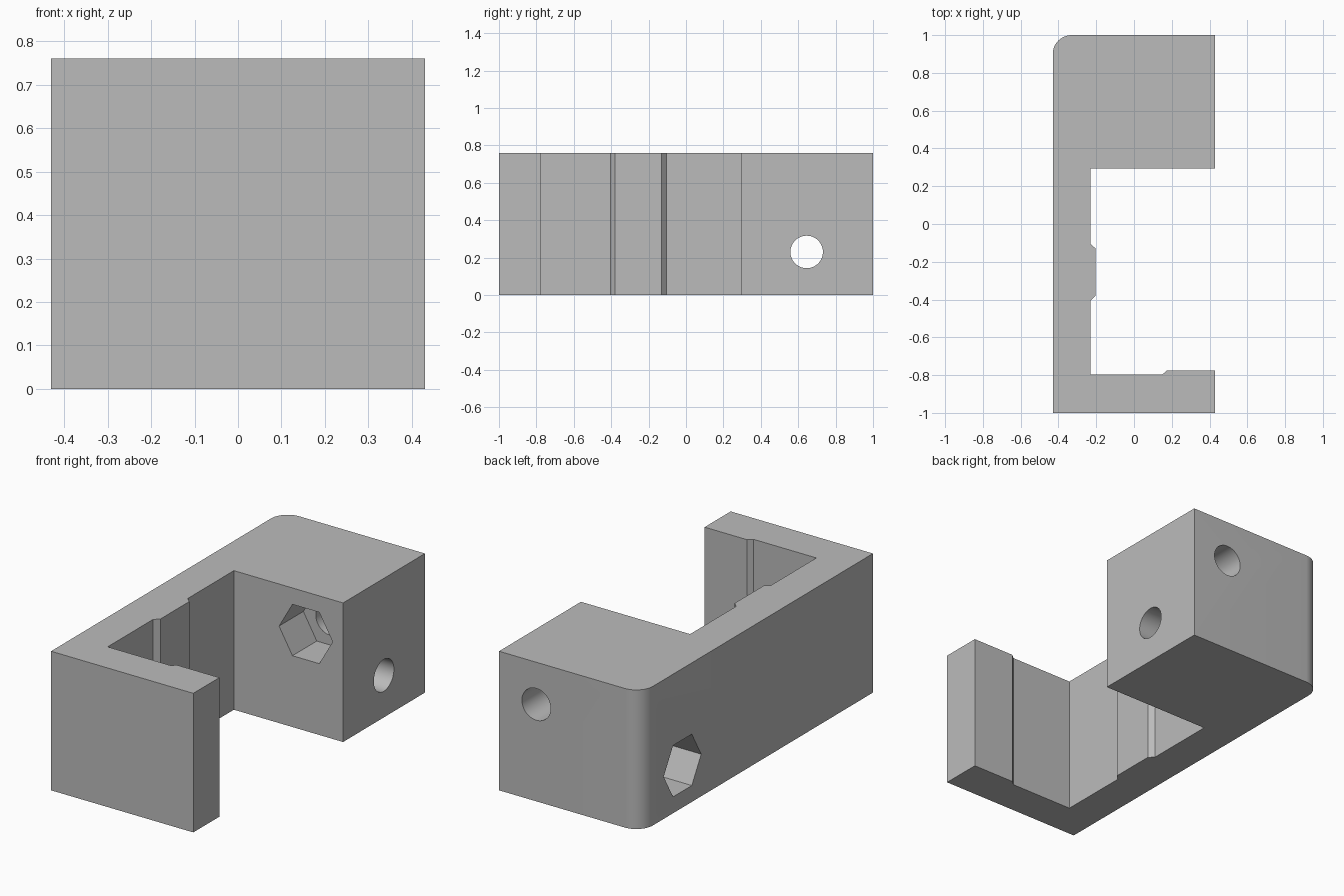
import bpy, bmesh, math
from mathutils import Matrix

cube = bpy.data.objects.get("Cube")
if cube:
    bpy.data.objects.remove(cube, do_unlink=True)

HEIGHT = 0.76
HOLE_R, HEX_R, HEX_DEPTH = 0.087, 0.162, 0.21

grey = bpy.data.materials.new("plain grey")
grey.use_nodes = True
colour = (0.5, 0.5, 0.5, 1)
grey.diffuse_color = colour
grey.node_tree.nodes["Principled BSDF"].inputs["Base Color"].default_value = colour


def make_object(name, bm):
    bmesh.ops.recalc_face_normals(bm, faces=bm.faces)
    mesh = bpy.data.meshes.new(name)
    bm.to_mesh(mesh)
    bm.free()
    mesh.materials.append(grey)
    obj = bpy.data.objects.new(name, mesh)
    bpy.context.collection.objects.link(obj)
    return obj


# Bracket outline: thin front arm, ribbed side wall, thick back block
outline = [(-0.43, -1), (0.43, -1), (0.43, -0.775), (0.175, -0.775),
           (0.15, -0.797), (-0.23, -0.797), (-0.23, -0.405), (-0.203, -0.38),
           (-0.203, -0.13), (-0.23, -0.105), (-0.23, 0.293), (0.43, 0.293), (0.43, 1)]
# Rounded outer corner of the block
for i in range(13):
    a = math.radians(90 + i * 7.5)
    outline.append((-0.33 + 0.1 * math.cos(a), 0.9 + 0.1 * math.sin(a)))

bm = bmesh.new()
base = bm.faces.new([bm.verts.new((x, y, 0)) for x, y in outline])
top = bmesh.ops.extrude_face_region(bm, geom=[base])["geom"]
bmesh.ops.translate(bm, vec=(0, 0, HEIGHT),
                    verts=[v for v in top if isinstance(v, bmesh.types.BMVert)])
bracket = make_object("bracket", bm)


def cut_prism(name, sides, radius, length, centre, axis):
    """Cut a prism lying along x or y out of the bracket."""
    turn = Matrix.Rotation(math.pi / 2, 4, "Y" if axis == "x" else "X")
    # Hexagon corners point sideways
    spin = Matrix.Rotation(math.pi / 2 if axis == "x" else 0, 4, "Z")
    bm = bmesh.new()
    bmesh.ops.create_cone(bm, cap_ends=True, segments=sides, radius1=radius,
                          radius2=radius, depth=length, matrix=turn @ spin)
    # Put a corner exactly on the horizontal axis for six-sided pockets
    if sides == 6:
        along = 1 if axis == "x" else 0
        if max(abs(v.co[along]) for v in bm.verts) < radius * 0.99:
            bmesh.ops.rotate(bm, verts=bm.verts, cent=(0, 0, 0),
                             matrix=Matrix.Rotation(math.pi / 6, 3, axis.upper()))
    bmesh.ops.translate(bm, verts=bm.verts, vec=centre)
    cutter = make_object(name, bm)
    cutter.hide_render = True
    mod = bracket.modifiers.new(name, "BOOLEAN")
    mod.operation, mod.solver, mod.object = "DIFFERENCE", "EXACT", cutter
    bpy.context.view_layer.objects.active = bracket
    bpy.ops.object.modifier_apply(modifier=name)
    bpy.data.objects.remove(cutter, do_unlink=True)


# Lower bolt hole across the block, nut pocket in the outer wall
cut_prism("cross_hole", 48, HOLE_R, 2, (0, 0.645, 0.23), "x")
cut_prism("cross_nut_pocket", 6, HEX_R, 2 * HEX_DEPTH, (-0.43, 0.645, 0.23), "x")
# Upper bolt hole through the block, nut pocket in the inner face
cut_prism("long_hole", 48, HOLE_R, 2, (0.205, 0.9, 0.53), "y")
cut_prism("long_nut_pocket", 6, HEX_R, 2 * HEX_DEPTH, (0.205, 0.293, 0.53), "y")

bpy.ops.object.select_all(action="DESELECT")
bracket.select_set(True)
bpy.context.view_layer.objects.active = bracket
bpy.ops.object.shade_smooth_by_angle(angle=math.radians(30))
